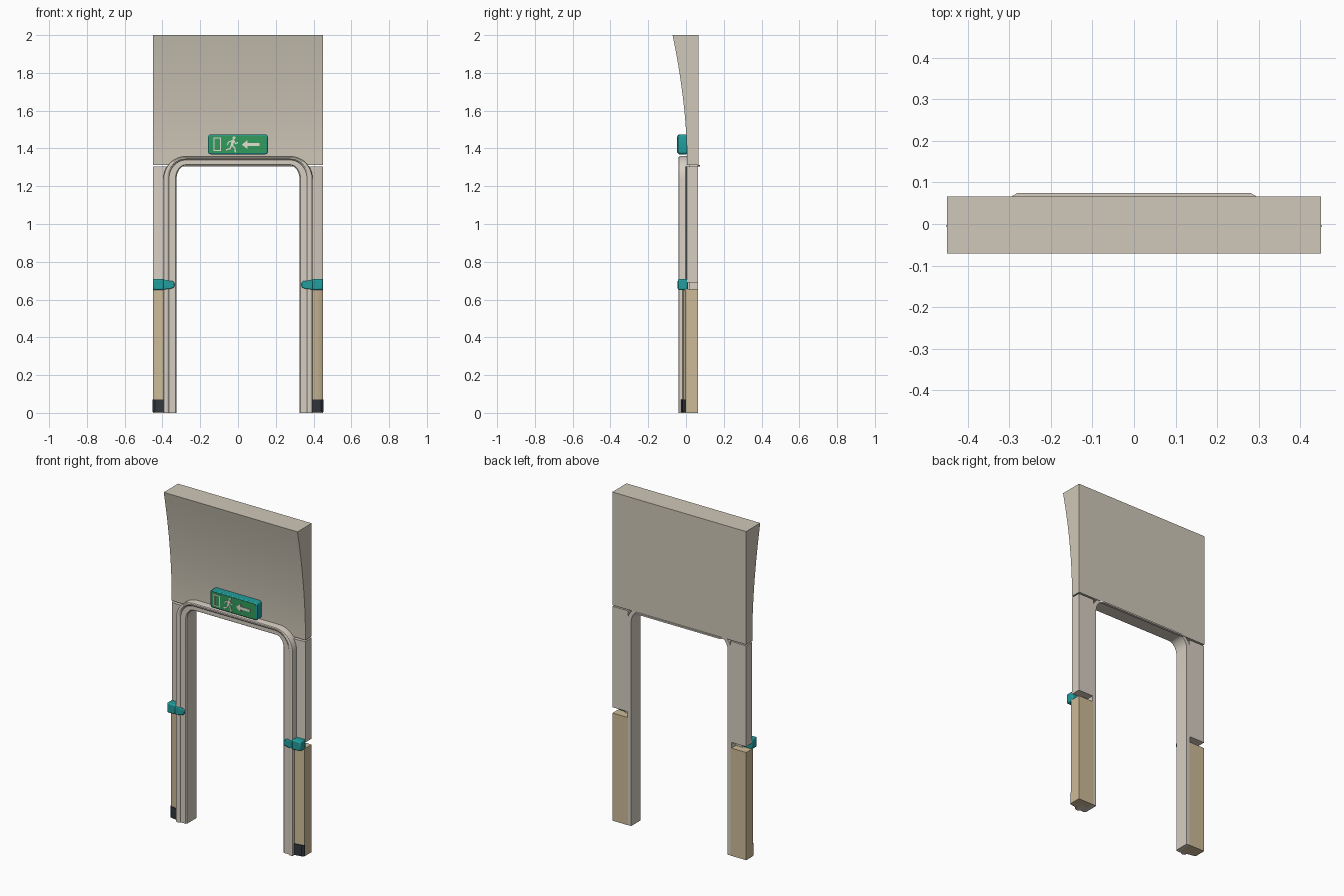
import bpy, bmesh, math
from mathutils import Vector

if "Cube" in bpy.data.objects:
    bpy.data.objects.remove(bpy.data.objects["Cube"])


def material(name, r, g, b):
    m = bpy.data.materials.new(name)
    lin = [((c / 255 + 0.055) / 1.055) ** 2.4 for c in (r, g, b)]
    m.diffuse_color = (*lin, 1)
    m.use_nodes = True
    m.node_tree.nodes["Principled BSDF"].inputs["Base Color"].default_value = m.diffuse_color
    return m


STONE = material("warm grey", 207, 200, 184)
PALE = material("pale grey", 214, 206, 194)
TAN = material("tan", 206, 187, 152)
TEAL = material("teal", 34, 158, 158)
GREEN = material("sign green", 50, 156, 92)
DARK = material("charcoal", 50, 55, 62)
WHITE = material("off white", 228, 224, 212)


def finish(name, bm, mat, bevel=0, angle=30):
    bmesh.ops.recalc_face_normals(bm, faces=bm.faces[:])
    me = bpy.data.meshes.new(name)
    bm.to_mesh(me)
    bm.free()
    me.materials.append(mat)
    ob = bpy.data.objects.new(name, me)
    bpy.context.collection.objects.link(ob)
    if bevel:
        mod = ob.modifiers.new("soft edges", "BEVEL")
        mod.width, mod.segments, mod.limit_method = bevel, 2, "ANGLE"
        mod.angle_limit = math.radians(40)
    bpy.ops.object.select_all(action="DESELECT")
    ob.select_set(True)
    bpy.context.view_layer.objects.active = ob
    bpy.ops.object.shade_smooth_by_angle(angle=math.radians(angle))
    return ob


def prism(name, pts, axis, lo, hi, mat, bevel=0):
    """Extrude a 2D outline along an axis (remaining axes in x, y, z order)."""
    bm = bmesh.new()

    def place(p, h):
        c = list(p)
        c.insert(axis, h)
        return bm.verts.new(c)

    a = [place(p, lo) for p in pts]
    b = [place(p, hi) for p in pts]
    bm.faces.new(a)
    bm.faces.new(b)
    for i in range(len(pts)):
        j = (i + 1) % len(pts)
        bm.faces.new((a[i], a[j], b[j], b[i]))
    return finish(name, bm, mat, bevel)


def round_rect(cx, cz, w, h, r, n=5):
    out = []
    for k, (sx, sz) in enumerate(((1, 1), (-1, 1), (-1, -1), (1, -1))):
        for i in range(n + 1):
            t = math.pi / 2 * (k + i / n)
            out.append((cx + sx * (w / 2 - r) + r * math.cos(t),
                        cz + sz * (h / 2 - r) + r * math.sin(t)))
    return out


# Header slab with flared front
front = []
for i in range(13):
    t = i / 12
    front.append((0.005 - 0.076 * t ** 1.75, 1.36 + 0.64 * t))
prism("header_panel", [(0.066, 1.312), (0.005, 1.312)] + front + [(0.066, 2.0)],
      0, -0.45, 0.45, STONE)

# Thin lip below the header at the back
prism("header_lip", [(-0.305, 0.06), (0.305, 0.06), (0.28, 0.075), (-0.28, 0.075)],
      2, 1.304, 1.313, PALE)

# Arched frame: cross-section (inward offset, y) swept around the opening
section = [(0, 0.02), (0, -0.028), (0.003, -0.036), (0.01, -0.04), (0.02, -0.04),
           (0.027, -0.036), (0.030, -0.031), (0.064, -0.031), (0.07, -0.025),
           (0.07, 0.063), (0.045, 0.063), (0.045, 0.02)]
bm = bmesh.new()
rings = []
N = 10
stations = [(1, None)] + [(1, math.pi / 2 * i / N) for i in range(N + 1)]
stations += [(-1, math.pi / 2 * i / N) for i in range(N, -1, -1)] + [(-1, None)]
for s, t in stations:
    ring = []
    for d, y in section:
        a = t or 0
        x = s * (0.275 + (0.12 - d) * math.cos(a))
        z = 0 if t is None else 1.24 + (0.12 - d * 5 / 7) * math.sin(a)
        ring.append(bm.verts.new((x, y, z)))
    rings.append(ring)
for p, q in zip(rings, rings[1:]):
    for i in range(len(section)):
        j = (i + 1) % len(section)
        bm.faces.new((p[i], p[j], q[j], q[i]))
bm.faces.new(rings[0])
bm.faces.new(rings[-1])
finish("arch_frame", bm, PALE)

for s, side in ((1, "right"), (-1, "left")):
    def mx(pts):
        return [(s * x, v) for x, v in pts]

    # Upper and lower leg cladding with a slot between
    prism("upper_leg_" + side, mx([(0.345, 0.064), (0.45, 0.064), (0.45, 0.006),
          (0.44, 0.001), (0.345, -0.004)]), 2, 0.69, 1.304, PALE)
    prism("lower_leg_" + side, mx([(0.345, 0.064), (0.45, 0.064), (0.45, -0.002),
          (0.437, -0.012), (0.39, -0.02), (0.345, -0.02)]), 2, 0, 0.655, TAN)

    # Dark foot plate
    prism("foot_plate_" + side, mx([(0.395, -0.018), (0.437, -0.011), (0.45, -0.001),
          (0.4515, -0.006), (0.44, -0.018), (0.395, -0.026)]), 2, 0.004, 0.07, DARK)

    # Teal clasp: block on the outer side with a tapering finger
    prism("clasp_block_" + side, mx([(0.39, 0.68 - 0.03), (0.45, 0.65), (0.45, 0.71),
          (0.39, 0.71)]), 1, -0.043, 0.01, TEAL, 0.008)
    prism("clasp_finger_" + side, mx([(0.395, 0.653), (0.36, 0.656), (0.342, 0.662),
          (0.335, 0.672), (0.335, 0.687), (0.345, 0.697), (0.395, 0.704)]),
          1, -0.044, -0.01, TEAL, 0.005)

# Exit sign
prism("sign_body", round_rect(0, 1.422, 0.316, 0.106, 0.014), 1, -0.042, 0.006, TEAL, 0.006)
prism("sign_face", round_rect(0, 1.422, 0.302, 0.092, 0.01), 1, -0.0445, -0.04, GREEN)
ICON = (-0.0475, -0.043)


def strip(name, a, b, w):
    a, b = Vector(a), Vector(b)
    d = (b - a).normalized() * w / 2
    n = Vector((-d.y, d.x))
    prism(name, [tuple(p) for p in (a - d + n, a - d - n, b + d - n, b + d + n)],
          1, *ICON, WHITE)


# Door symbol
for i, (a, b) in enumerate((((-0.127, 1.39), (-0.127, 1.455)), ((-0.127, 1.455), (-0.092, 1.455)),
                            ((-0.092, 1.455), (-0.092, 1.39)), ((-0.092, 1.39), (-0.127, 1.39)))):
    strip("door_symbol_%d" % i, a, b, 0.006)

# Running figure symbol
prism("figure_head", round_rect(-0.021, 1.456, 0.016, 0.016, 0.0079, 3), 1, *ICON, WHITE)
limbs = [((-0.027, 1.44), (-0.032, 1.418), 0.014), ((-0.032, 1.44), (-0.05, 1.434), 0.006),
         ((-0.05, 1.434), (-0.056, 1.42), 0.006), ((-0.022, 1.44), (-0.013, 1.426), 0.006),
         ((-0.013, 1.426), (-0.003, 1.43), 0.006), ((-0.034, 1.415), (-0.042, 1.4), 0.007),
         ((-0.042, 1.4), (-0.06, 1.393), 0.007), ((-0.029, 1.415), (-0.017, 1.402), 0.007),
         ((-0.017, 1.402), (-0.014, 1.383), 0.007)]
for i, (a, b, w) in enumerate(limbs):
    strip("figure_limb_%d" % i, a, b, w)

# Arrow symbol
prism("arrow_symbol", [(0.02, 1.42), (0.05, 1.444), (0.05, 1.428), (0.115, 1.428),
                       (0.115, 1.412), (0.05, 1.412), (0.05, 1.396)], 1, *ICON, WHITE)
